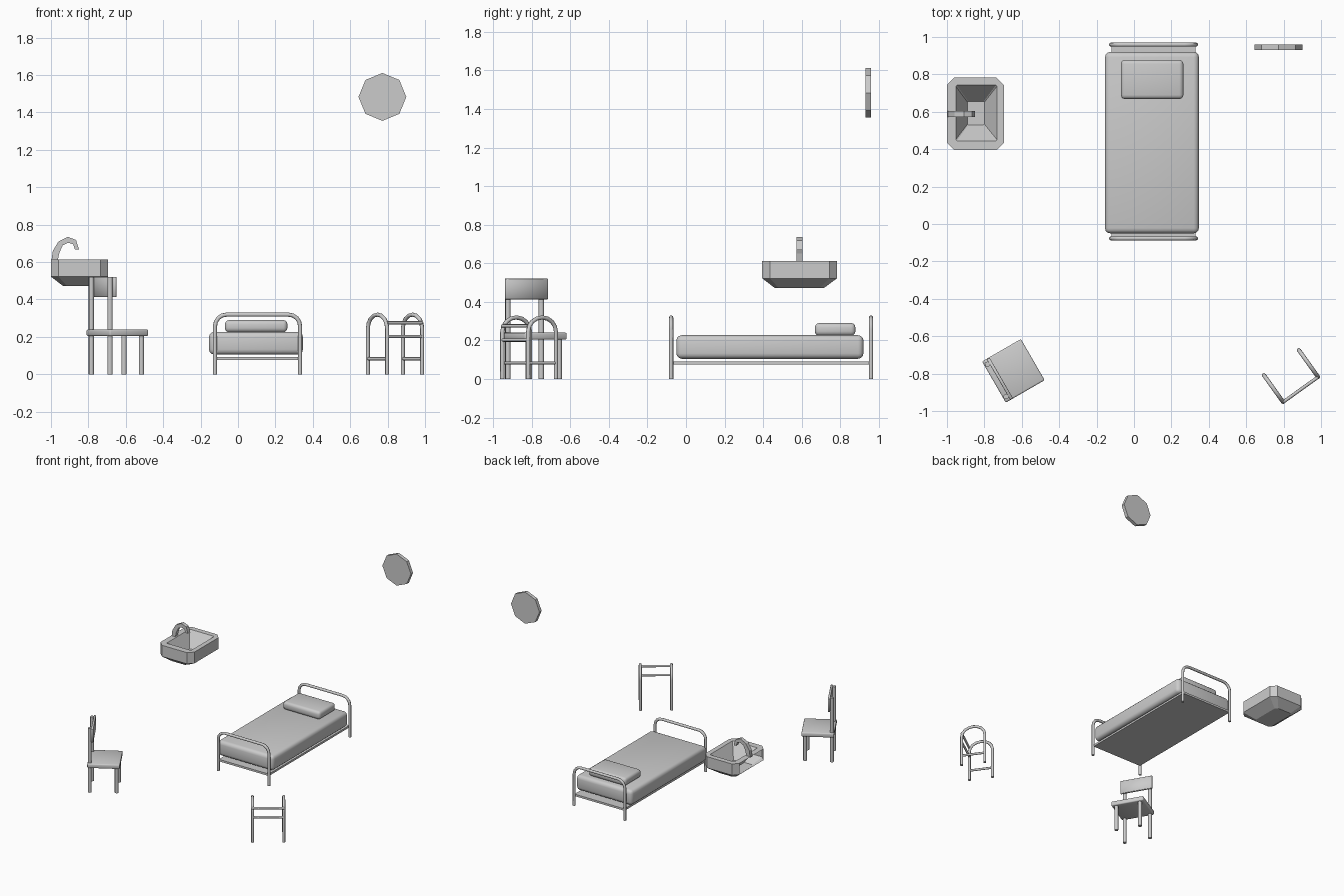
import bpy, bmesh, math
from mathutils import Matrix, Vector

if "Cube" in bpy.data.objects:
    bpy.data.objects.remove(bpy.data.objects["Cube"])

I = Matrix.Identity(4)


def finish(name, bm, smooth=True):
    bmesh.ops.recalc_face_normals(bm, faces=bm.faces)
    me = bpy.data.meshes.new(name)
    bm.to_mesh(me)
    bm.free()
    ob = bpy.data.objects.new(name, me)
    bpy.context.collection.objects.link(ob)
    if smooth:
        bpy.ops.object.select_all(action='DESELECT')
        ob.select_set(True)
        bpy.context.view_layer.objects.active = ob
        bpy.ops.object.shade_smooth_by_angle(angle=math.radians(50))
    return ob


def box(name, lo, hi, bevel=0, mat=I, segs=2):
    lo, hi = Vector(lo), Vector(hi)
    bm = bmesh.new()
    bmesh.ops.create_cube(bm, size=1)
    size = hi - lo
    for v in bm.verts:
        v.co = Vector(a * b for a, b in zip(v.co, size)) + (lo + hi) / 2
    if bevel:
        bmesh.ops.bevel(bm, geom=bm.edges[:], offset=bevel, segments=segs,
                        profile=0.5, affect='EDGES')
    bm.transform(mat)
    return finish(name, bm)


def cylinder(name, center, r, depth, sides, mat=I, smooth=True):
    bm = bmesh.new()
    bmesh.ops.create_cone(bm, cap_ends=True, segments=sides, radius1=r, radius2=r, depth=depth)
    bm.transform(mat @ Matrix.Translation(center))
    return finish(name, bm, smooth)


def tube(name, pts, r, mat=I):
    cu = bpy.data.curves.new(name, 'CURVE')
    cu.dimensions = '3D'
    cu.bevel_depth = r
    cu.bevel_resolution = 2
    cu.use_fill_caps = True
    sp = cu.splines.new('POLY')
    sp.points.add(len(pts) - 1)
    for p, co in zip(sp.points, pts):
        p.co = (*(mat @ Vector(co)), 1)
    ob = bpy.data.objects.new(name, cu)
    bpy.context.collection.objects.link(ob)
    return ob


def arc(cx, cz, rx, rz, a0, a1, n):
    return [(cx + rx * math.cos(math.radians(a0 + (a1 - a0) * i / n)),
             cz + rz * math.sin(math.radians(a0 + (a1 - a0) * i / n))) for i in range(n + 1)]


# Bed: mattress, pillow, base and two bent-tube ends
box('mattress', (-0.155, -0.05, 0.105), (0.347, 0.92, 0.227), 0.028, segs=3)
box('pillow', (-0.07, 0.668, 0.225), (0.264, 0.878, 0.29), 0.022, segs=3)
box('bed_base', (-0.12, -0.075, 0.076), (0.329, 0.96, 0.092))
x0, x1, top, cr = -0.123, 0.332, 0.319, 0.062
hoop = ([(x0, 0)] + arc(x0 + cr, top - cr, cr, cr, 180, 90, 4)
        + arc(x1 - cr, top - cr, cr, cr, 90, 0, 4) + [(x1, 0)])
for name, y in (('headboard_hoop', 0.959), ('footboard_hoop', -0.077)):
    tube(name, [(x, y, z) for x, z in hoop], 0.011)

# Octagonal wall mirror
cylinder('mirror', (0, 0, 0), 0.128, 0.028, 8,
         Matrix.Translation((0.772, 0.945, 1.483)) @ Matrix.Rotation(math.pi / 2, 4, 'X'), False)

# Wall sink: stacked chamfered rings, open at the wall
def ring(bm, xa, xb, ya, yb, c, z):
    pts = [(xa + c, ya), (xb - c, ya), (xb, ya + c), (xb, yb - c),
           (xb - c, yb), (xa + c, yb), (xa, yb - c), (xa, ya + c)]
    return [bm.verts.new((x, y, z)) for x, y in pts]


bm = bmesh.new()
rings = [ring(bm, *a) for a in (
    (-0.935, -0.78, 0.46, 0.715, 0.02, 0.472),
    (-1.0, -0.695, 0.395, 0.783, 0.04, 0.522),
    (-1.0, -0.695, 0.395, 0.783, 0.04, 0.613),
    (-0.953, -0.733, 0.445, 0.742, 0.006, 0.613),
    (-0.89, -0.80, 0.53, 0.655, 0.004, 0.505))]
for k, (a, b) in enumerate(zip(rings, rings[1:])):
    for i in range(8):
        if not (k == 1 and i == 6):
            j = (i + 1) % 8
            bm.faces.new((a[i], a[j], b[j], b[i]))
bm.faces.new(rings[0][::-1])
bm.faces.new(rings[-1])
finish('sink_basin', bm, False)

# Faucet: flat swan-neck profile
bm = bmesh.new()
outer = [(-0.998, 0.605), (-0.99, 0.66), (-0.96, 0.71), (-0.91, 0.735), (-0.866, 0.718), (-0.85, 0.668)]
inner = [(-0.965, 0.605), (-0.955, 0.65), (-0.937, 0.69), (-0.908, 0.703), (-0.882, 0.696), (-0.872, 0.668)]
sections = [[bm.verts.new((p[0], y, p[1])) for p, y in
             ((o, 0.573), (o, 0.603), (i, 0.603), (i, 0.573))] for o, i in zip(outer, inner)]
for a, b in zip(sections, sections[1:]):
    for i in range(4):
        j = (i + 1) % 4
        bm.faces.new((a[i], a[j], b[j], b[i]))
bm.faces.new(sections[0])
bm.faces.new(sections[-1])
finish('faucet', bm, False)

# Chair, turned 30 degrees (local +x is forward)
M = Matrix.Translation((-0.645, -0.785, 0)) @ Matrix.Rotation(math.radians(30), 4, 'Z')
box('chair_seat', (-0.12, -0.127, 0.204), (0.12, 0.127, 0.24), 0.008, M)
box('chair_backrest', (-0.092, -0.125, 0.413), (-0.075, 0.125, 0.52), 0.003, M, 1)
for side, s in (('left', 1), ('right', -1)):
    cylinder(f'chair_{side}_back_post', (-0.103, s * 0.1, 0.26), 0.0145, 0.52, 8, M)
    cylinder(f'chair_{side}_front_leg', (0.095, s * 0.093, 0.105), 0.0145, 0.21, 8, M)

# Walking frame, turned 35.6 degrees (local +y runs along the open arms)
M = Matrix.Translation((0.891, -0.885, 0)) @ Matrix.Rotation(math.radians(35.6), 4, 'Z')
hw, ln, r = 0.115, 0.177, 0.011
side_arch = [(0, 0)] + arc(ln / 2, 0.245, ln / 2, 0.074, 180, 0, 8) + [(ln, 0)]
for side, s in (('left', -1), ('right', 1)):
    tube(f'walker_{side}_arch', [(s * hw, y, z) for y, z in side_arch], r, M)
    tube(f'walker_{side}_lower_bar', [(s * hw, 0, 0.083), (s * hw, ln, 0.083)], 0.009, M)
for name, z in (('upper', 0.275), ('lower', 0.202)):
    tube(f'walker_{name}_crossbar', [(-hw, 0, z), (hw, 0, z)], 0.009, M)
